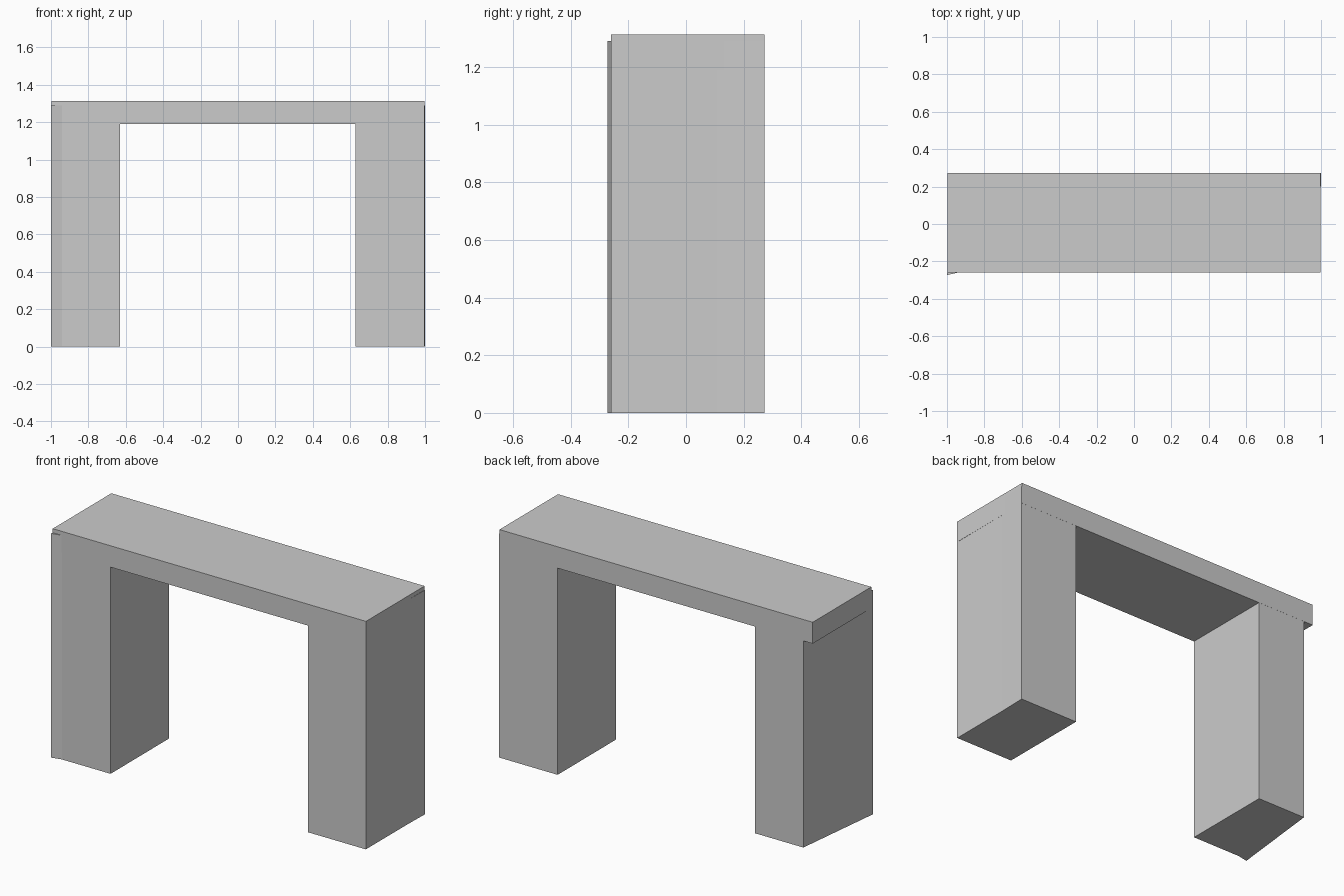
import bpy
import bmesh

if "Cube" in bpy.data.objects:
    bpy.data.objects.remove(bpy.data.objects["Cube"])


def prism(name, footprint, z0, z1):
    """Extrude a flat footprint upward into a closed, flat-faced solid."""
    bm = bmesh.new()
    face = bm.faces.new([bm.verts.new((x, y, z0)) for x, y in footprint])
    result = bmesh.ops.extrude_face_region(bm, geom=[face])
    top = [v for v in result["geom"] if isinstance(v, bmesh.types.BMVert)]
    bmesh.ops.translate(bm, verts=top, vec=(0, 0, z1 - z0))
    bmesh.ops.recalc_face_normals(bm, faces=bm.faces)
    mesh = bpy.data.meshes.new(name)
    bm.to_mesh(mesh)
    bm.free()
    obj = bpy.data.objects.new(name, mesh)
    bpy.context.collection.objects.link(obj)
    return obj


FRONT, BACK = -0.26, 0.273
BEAM_BOTTOM, TOP, LEG_TOP = 1.19, 1.313, 1.29
INSET = 0.0005  # keeps leg faces just behind the beam faces

# Lintel across the full width
prism("top_beam", [(-0.998, FRONT), (0.997, FRONT), (0.997, BACK), (-0.998, BACK)],
      BEAM_BOTTOM, TOP)

# Left leg: outer face slants, and its front corner pokes past the beam
prism("left_leg", [(-1.0, -0.273), (-0.94, FRONT + INSET), (-0.63, FRONT + INSET),
                   (-0.63, BACK - INSET), (-0.938, BACK - INSET)], 0, LEG_TOP)

# Right leg: back outer corner stands slightly proud of the beam end
prism("right_leg", [(0.627, FRONT + INSET), (0.996, FRONT + INSET), (0.9965, 0.11),
                    (1.0, BACK - INSET), (0.627, BACK - INSET)], 0, LEG_TOP)
